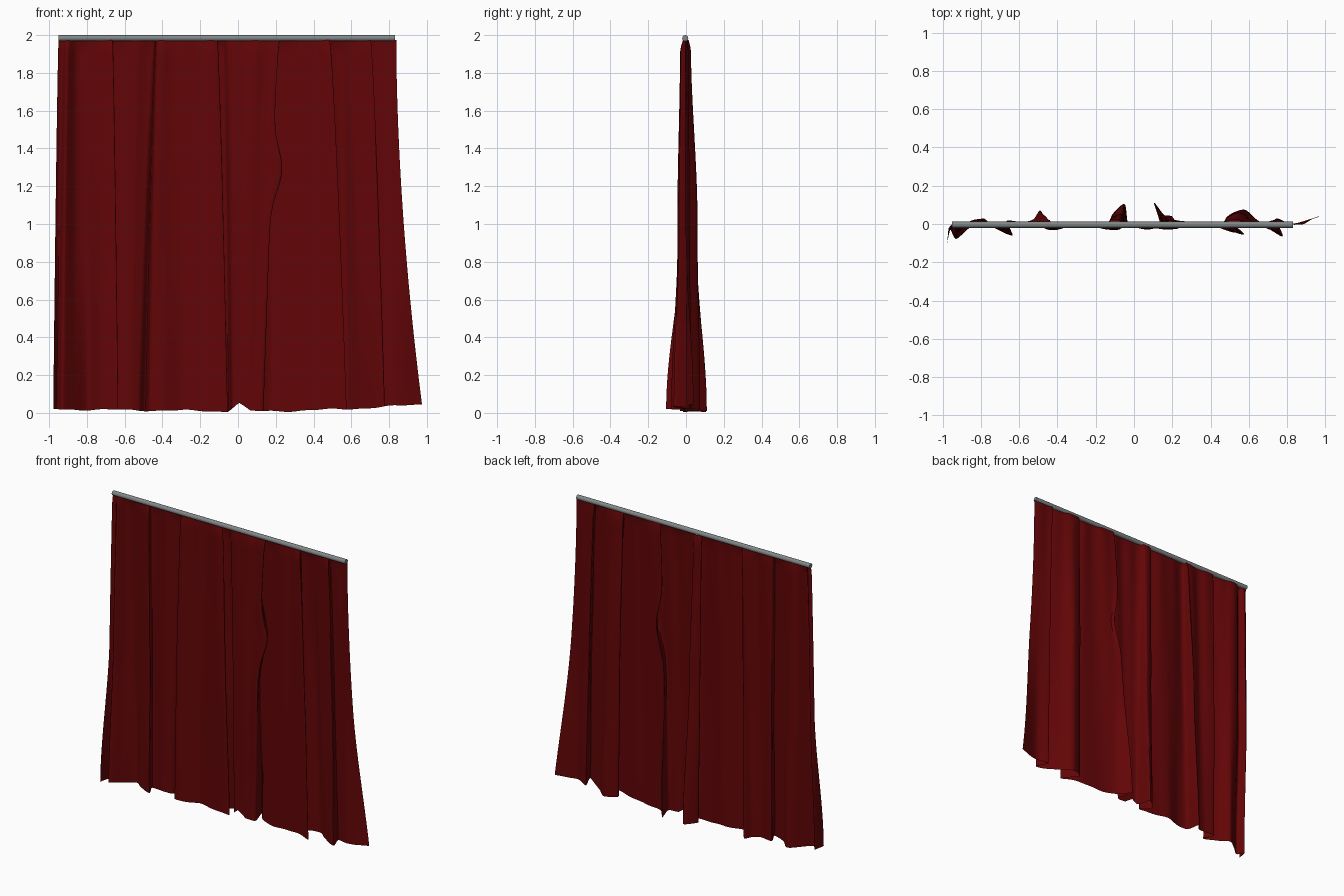
import bpy, bmesh, math
from mathutils import Vector

cube = bpy.data.objects.get("Cube")
if cube:
    bpy.data.objects.remove(cube, do_unlink=True)


def make_material(name, colour):
    mat = bpy.data.materials.new(name)
    mat.use_nodes = True
    rgba = (*colour, 1)
    mat.diffuse_color = rgba
    mat.node_tree.nodes["Principled BSDF"].inputs["Base Color"].default_value = rgba
    return mat


red = make_material("dark_red_cloth", (0.123, 0.0015, 0.002))
grey = make_material("grey_metal", (0.22, 0.24, 0.24))

# Fold lines from right to left, in thousandths:
# x at the rod, x at the hem, depth halfway down, depth at the hem
FOLDS = [
    (-950, -978, -20, -105), (-925, -960, 0, -30), (-900, -930, -40, -78),
    (-860, -860, 10, -20), (-800, -790, 25, 30), (-720, -730, -20, -20),
    (-665, -635, -35, -60), (-660, -665, 20, 15), (-560, -580, 0, 10),
    (-455, -525, 15, 25), (-435, -490, 45, 70), (-422, -470, -25, -20),
    (-360, -400, -25, -30), (-280, -300, -5, 0), (-200, -200, -18, -10),
    (-110, -55, -30, -15), (-130, -120, 25, 35), (-80, -50, 50, 105),
    (-50, -30, 0, 0), (40, 20, -25, -10), (130, 80, -25, -10),
    (220, 135, -22, 0), (185, 105, 45, 110), (235, 165, 28, 35),
    (310, 260, 0, 5), (420, 450, -20, -15), (485, 575, -42, -55),
    (470, 490, 35, 35), (540, 575, 58, 75), (600, 645, 10, 20),
    (700, 775, -38, -65), (695, 745, 20, 28), (780, 830, 0, 0),
    (838, 974, 0, 40),
]
TOP, ROWS, STEPS = 1.975, 60, 8


def fold_point(fold, drop):
    """Position of one fold line at a drop of 0 (rod) to 1 (hem)."""
    xt, xb, ym, yb = (v / 1000 for v in fold)
    flare = 1.8 if xt > 0.8 else 0.75
    x = xt + (xb - xt) * drop ** flare
    # Kink where one loose fold catches
    if 0.18 < xt < 0.225:
        x += 0.05 * math.exp(-((drop - 0.35) / 0.08) ** 2)
    yt = max(-0.026, min(0.02, ym * 0.7))
    if drop < 0.5:
        k, start, end = drop * 2, yt, ym
    else:
        k, start, end = drop * 2 - 1, ym, yb
    return Vector((x, start + (end - start) * k * k * (3 - 2 * k)))


def hem_height(x):
    notch = 0.045 * max(0, 1 - abs(x - 0.005) / 0.06)
    wave = 0.004 * math.sin(x * 17) + 0.002 * math.sin(x * 41)
    return 0.008 + wave + notch + 0.04 * max(0, x) ** 2 + 0.012 * max(0, -x)


def spline_row(points):
    """Smooth path through the fold points, slightly tight at the creases."""
    row = []
    padded = [points[0]] + points + [points[-1]]
    for a, b, c, d in zip(padded, padded[1:], padded[2:], padded[3:]):
        m0, m1 = (c - a) * 0.4, (d - b) * 0.4
        for i in range(STEPS):
            t = i / STEPS
            h = t * t * (3 - 2 * t)
            row.append(b * (1 - h) + c * h + m0 * t * (1 - t) ** 2 - m1 * t * t * (1 - t))
    return row + [points[-1]]


# Curtain cloth lofted from rod to hem
bm = bmesh.new()
tops = [p.x for p in spline_row([fold_point(f, 0) for f in FOLDS])]
grid = []
for r in range(ROWS + 1):
    drop = r / ROWS
    row = spline_row([fold_point(f, drop) for f in FOLDS])
    gather = min(1, 0.5 + drop * 20)       # cloth closes in under the rod
    depth = 0.005 * (1 - drop)             # small pleats fade towards the hem
    verts = []
    for p, x_top in zip(row, tops):
        y = (p.y + depth * math.sin(x_top * 50)) * gather
        verts.append(bm.verts.new((p.x, y, TOP + (hem_height(p.x) - TOP) * drop)))
    grid.append(verts)
for upper, lower in zip(grid, grid[1:]):
    for i in range(len(upper) - 1):
        bm.faces.new((upper[i], lower[i], lower[i + 1], upper[i + 1]))
mesh = bpy.data.meshes.new("curtain_cloth")
bm.to_mesh(mesh)
bm.free()
cloth = bpy.data.objects.new("curtain_cloth", mesh)
bpy.context.collection.objects.link(cloth)
mesh.materials.append(red)

# Curtain rod
bpy.ops.mesh.primitive_cylinder_add(vertices=24, radius=0.016, depth=1.78,
                                    location=(-0.06, -0.004, 1.984),
                                    rotation=(0, math.pi / 2, 0))
rod = bpy.context.object
rod.name = "curtain_rod"
rod.data.materials.append(grey)

for obj in (cloth, rod):
    bpy.ops.object.select_all(action='DESELECT')
    obj.select_set(True)
    bpy.context.view_layer.objects.active = obj
    bpy.ops.object.shade_smooth_by_angle(angle=math.radians(50))
